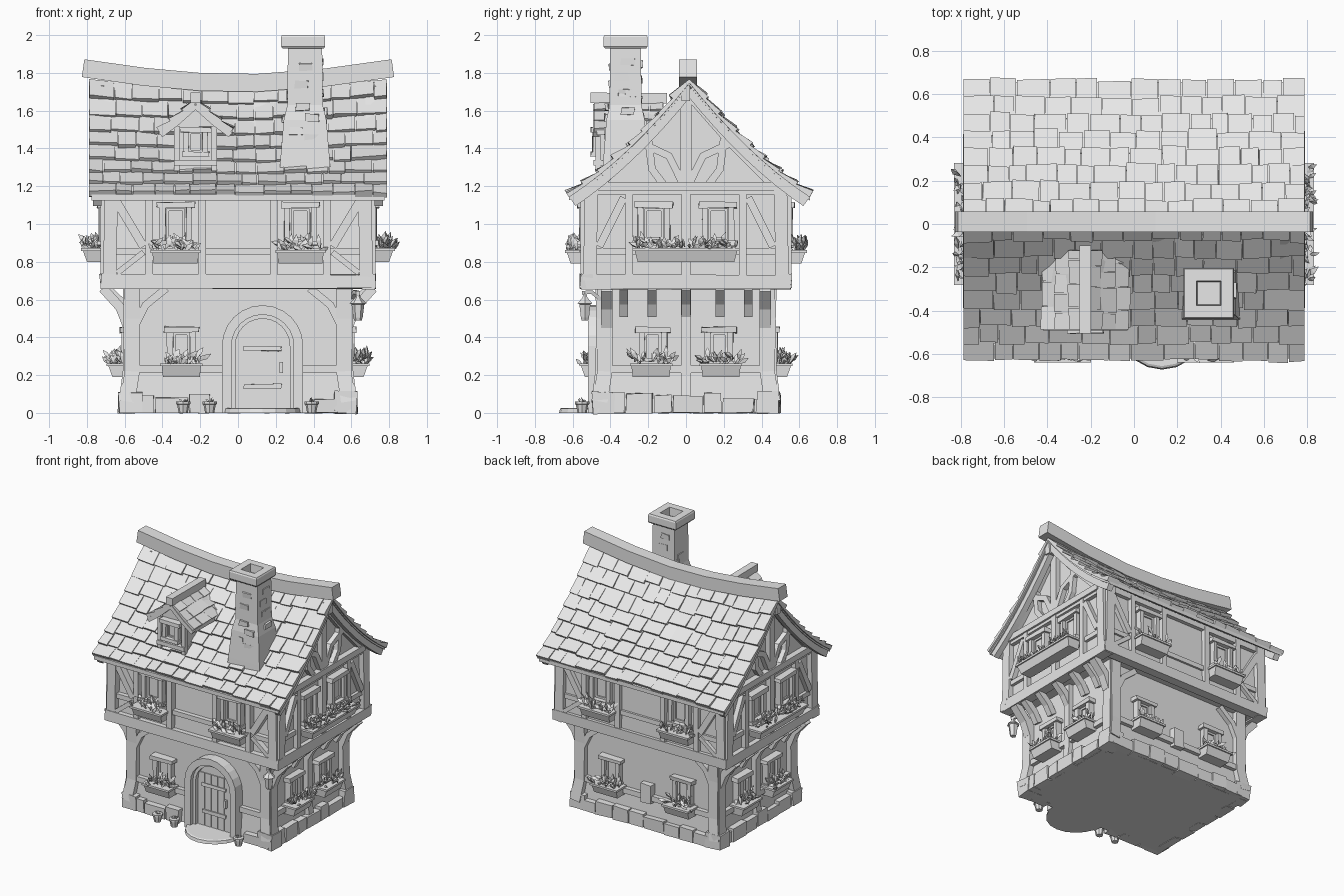
import bpy, bmesh, random
from math import sin, cos, pi
from mathutils import Vector as V, Matrix
from collections import defaultdict

random.seed(4)
if "Cube" in bpy.data.objects:
    bpy.data.objects.remove(bpy.data.objects["Cube"])
parts = defaultdict(bmesh.new)
WORLD = Matrix()
rnd = random.uniform


def loft(part, rings, frame=WORLD):
    """Skin a list of equal-length point rings and cap both ends."""
    bm = parts[part]
    vs = [[bm.verts.new(frame @ V(p)) for p in r] for r in rings]
    n = len(vs[0])
    for a, b in zip(vs, vs[1:]):
        for i in range(n):
            bm.faces.new((a[i], a[(i + 1) % n], b[(i + 1) % n], b[i]))
    bm.faces.new(vs[0])
    bm.faces.new(vs[-1])


def block(part, c, s, frame=WORLD, jit=0):
    rect = [(-1, -1), (1, -1), (1, 1), (-1, 1)]
    loft(part, [[(c[0] + a * s[0] / 2 + rnd(-jit, jit), c[1] + b * s[1] / 2 + rnd(-jit, jit),
                  c[2] + h * s[2] / 2 + rnd(-jit, jit)) for a, b in rect] for h in (-1, 1)], frame)


def sweep(part, pts, w, d, frame=WORLD, side=(0, 1, 0)):
    """Rectangular timber along a path: w along the side axis, d across it."""
    pts, side, rings = [V(p) for p in pts], V(side), []
    for i, p in enumerate(pts):
        t = pts[min(i + 1, len(pts) - 1)] - pts[max(i - 1, 0)]
        n = t.cross(side).normalized() * d / 2
        s = side * w / 2
        rings.append([p - n - s, p + n - s, p + n + s, p - n + s])
    loft(part, rings, frame)


def lathe(part, c, profile, n, turn=0, depth=1):
    loft(part, [[(c[0] + r * cos(turn + 2 * pi * i / n), c[1] + depth * r * sin(turn + 2 * pi * i / n),
                  c[2] + z) for i in range(n)] for r, z in profile])


def wall(quarter, dist):
    """Local frame: u to the viewer's right, second axis out of the wall, z up."""
    a = quarter * pi / 2
    u, o = V((cos(a), sin(a), 0)), V((sin(a), -cos(a), 0))
    return Matrix(((u.x, o.x, 0, o.x * dist), (u.y, o.y, 0, o.y * dist), (0, 0, 1, 0), (0, 0, 0, 1)))


def leaf(part, base, d, size, frame=WORLD):
    d = V(d).normalized()
    a = d.orthogonal().normalized()
    b = d.cross(a)
    loft(part, [[V(base) + d * size * h + (a * cos(k * 2.1) + b * sin(k * 2.1)) * size * r for k in range(3)]
                for h, r in ((0, .05), (.55, .22), (1, .01))], frame)


def planter(f, u, z, w, o=0.0, reach=.8):
    rows = [(z, w * .93, .085), (z + .07, w, .11)]
    loft("flower_boxes", [[(u - k / 2, o, h), (u + k / 2, o, h), (u + k / 2, o + d, h), (u - k / 2, o + d, h)]
                          for h, k, d in rows], f)
    block("flower_boxes", (u, o + .055, z + .065), (w + .015, .12, .015), f)
    for i in range(int(w * 140)):
        p = (u + rnd(-.48, .48) * w, o + rnd(.02, .1), z + rnd(.06, .1))
        leaf("flowers", p, (rnd(-1, 1), rnd(-.4, reach), rnd(.1, 1.2)), rnd(.045, .075), f)


def window(f, u, z0, z1, w, o=0.0):
    h, zc = z1 - z0, (z0 + z1) / 2
    block("window_panes", (u, o + .004, zc), (w, .012, h), f)
    for s in (-1, 1):
        block("window_frames", (u + s * w / 2, o + .015, zc), (.03, .05, h), f, .003)
        block("window_frames", (u + s * w * .31, o + .01, zc), (.014, .02, h * .8), f)
        block("window_frames", (u, o + .01, zc + s * h * .38), (w * .7, .02, .014), f)
    block("window_frames", (u, o + .02, z1), (w + .065, .06, .03), f, .004)
    block("window_frames", (u, o + .02, z0), (w + .045, .06, .025), f, .003)


def timber(f, pts, d=.05, w=.05, o=.005):
    sweep("timber_frame", [(u, o, z) for u, z in pts], w, d, f)


# Wall cores
def rect(x, y0, y1, z):
    return [(-x, y0, z), (x, y0, z), (x, y1, z), (-x, y1, z)]


loft("ground_floor_walls", [rect(.59, -.46, .46, 0), rect(.57, -.44, .44, .25), rect(.57, -.44, .44, .68)])
gable = [(-.52, .67), (.53, .67), (.52, 1.2), (.37, 1.33), (.01, 1.72), (-.35, 1.33), (-.49, 1.2)]
loft("upper_walls", [[(x, y, z) for y, z in gable] for x in (-.69, .69)])

# Half-timbering, windows, planters and base stones on all four sides
for q in range(4):
    end = q % 2
    lo, hi = wall(q, .575 if end else .445), wall(q, .695 if end else .525)
    hw, HW = (.43, .51) if end else (.56, .68)
    # floor beam, plates and rails
    block("floor_beams", (0, 0, .695), (2 * HW + .09, .07, .075), hi, .006)
    block("timber_frame", (0, 0, 1.18), (2 * HW, .05, .05), hi)
    block("timber_frame", (0, 0, .855), (2 * HW, .035, .035), hi)
    if q == 0:
        block("timber_frame", (-.33, .01, .23), (.5, .035, .04), lo)
        block("timber_frame", (.45, .01, .23), (.22, .035, .04), lo)
    else:
        block("timber_frame", (0, .01, .23), (2 * hw, .035, .04), lo)
    for s in (-1, 1):
        # corner posts and upper braces
        sweep("corner_posts", [(s * (hw + .025), .03, .06), (s * hw, .01, .22), (s * hw, .005, .5),
                               (s * hw, .01, .67)], .05, .08, lo)
        timber(hi, [(s * HW, .7), (s * (HW - .01), 1.2)], .07, .055)
        wu = .17 if end else .33
        if end:
            timber(hi, [(s * .30, .72), (s * .30, 1.18)], .04)
            timber(hi, [(s * .46, .88), (s * .33, 1.14)], .04)
            sweep("jetty_brackets", [(s * (hw - .01), .01, .46), (s * (hw - .01), .05, .56),
                                     (s * (hw - .01), .14, .66)], .06, .05, lo, (1, 0, 0))
        else:
            timber(hi, [(s * .47, .72), (s * .47, 1.18)], .04)
            timber(hi, [(s * .19, .72), (s * .19, 1.18)], .04)
            timber(hi, [(s * .50, .88), (s * .65, 1.13)], .045)
            timber(hi, [(s * .64, .74), (s * .5, .85)], .03)
            timber(lo, [(s * .54, .47), (s * .49, .57), (s * .38, .66)], .04)
        # windows
        window(hi, s * wu, .9, 1.1, .14)
        if not end:
            planter(hi, s * wu, .79, .25, reach=.3)
        if q or s < 0:
            window(lo, s * (.175 if end else .3), .26, .44, .12)
            planter(lo, s * (.185 if end else .3), .19, .21, .005)
    if end:
        planter(hi, 0, .80, .55, .02, 1)
        timber(hi, [(0, .72), (0, 1.18)], .05)
        sweep("corner_posts", [(0, .02, .06), (0, .005, .2), (0, .005, .67)], .05, .055, lo)
        for u in (-.33, -.18, 0, .18, .33):
            sweep("jetty_brackets", [(u, .01, .52), (u, .05, .59), (u, .13, .665)], .045, .05, lo, (1, 0, 0))
        # gable framing
        timber(hi, [(0, 1.2), (0, 1.7)], .06)
        block("timber_frame", (0, .01, 1.2), (.96, .06, .045), hi)
        block("ridge_bracket", (0, .05, 1.69), (.045, .07, .08), hi, .003)
        for s in (-1, 1):
            timber(hi, [(s * .02, 1.22), (s * .09, 1.36), (s * .24, 1.43)], .04)
            timber(hi, [(s * .12, 1.21), (s * .18, 1.29), (s * .2, 1.45)], .04)
            timber(hi, [(s * .46, 1.21), (s * .24, 1.43), (s * .02, 1.68)], .05)
    if q == 2:
        block("back_vent", (0, .015, .26), (.09, .05, .14), lo, .004)
    # base stones
    u = -hw - .04
    while u < hw:
        w = min(rnd(.1, .2), hw + .04 - u)
        if q or not -.12 < u + w / 2 < .38:
            h = rnd(.07, .11)
            block("base_stones", (u + w / 2, .015, h / 2), (w - .006, .06 + rnd(0, .02), h), lo, .004)
        u += w
for sx in (-1, 1):
    for sy in (-1, 1):
        block("corner_stones", (sx * .57, sy * .435, .055), (.12, .12, .11), jit=.008)

# Arched door, hinges and step
front = wall(0, .445)


def arch(r, z0, zc, n=12):
    return [(.13 - r, z0)] + [(.13 - r * cos(pi * i / n), zc + r * sin(pi * i / n)) for i in range(n + 1)] \
        + [(.13 + r, z0)]


sweep("door_frame", [(u, .03, z) for u, z in arch(.19, 0, .355)], .09, .05, front)
sweep("door_trim", [(u, .015, z) for u, z in arch(.155, 0, .355)], .06, .022, front)
loft("door", [[(u, o, z) for u, z in arch(.15, .02, .355)] for o in (-.01, .015)], front)
for i in range(5):
    block("door_planks", (.02 + i * .055, .016, .225), (.048, .012, .4), front)
for z in (.14, .34):
    block("door_hinges", (.13, .026, z), (.2, .015, .025), front, .003)
block("door_handle", (.23, .032, .24), (.018, .025, .06), front)
loft("door_step", [[(.13 + r * cos(pi * i / 10), -.44 - r * 1.08 * sin(pi * i / 10), z) for i in range(11)]
                   for r, z in ((.215, 0), (.21, .022), (.2, .027))])

# Pots and lantern
for x in (-.29, -.15, .39):
    lathe("plant_pots", (x, -.55, 0), [(.024, 0), (.033, .045), (.038, .046), (.038, .06)], 8)
    for i in range(4):
        leaf("pot_plants", (x, -.55, .055), (rnd(-1, 1), rnd(-1, 1), .6), .03)
sweep("lantern_arm", [(.6, -.45, .6), (.62, -.5, .64), (.635, -.55, .635)], .02, .02, side=(1, 0, 0))
lathe("lantern", (.635, -.535, .49), [(.02, 0), (.025, .015), (.034, .085), (.045, .09), (.015, .12), (.006, .15)], 6)


# Main roof
def roof(side):
    return lambda x, t: V((x, .018 + side * .638 * t,
                           1.765 - .8 * t + .19 * t * t + .04 * ((x / .79) ** 2 - 1) * (1 - t)))


def shingles(part, surf, u0, u1, rows, lo, hi, lift):
    for i in range(rows):
        u = u0
        while u < u1 - .01:
            w = rnd(lo, hi)
            w = u1 - u if u1 - u - w < lo * .6 else w
            t0, t1 = max(0, (i - .15) / rows), (i + 1) / rows + rnd(-.014, .01)
            rings = []
            for t, a in ((t0, .002), (t1, lift + rnd(-.006, .007))):
                l, r = surf(u + .002, t), surf(u + w - .002, t)
                n = (r - l).cross(surf(u, t + .01) - surf(u, t)).normalized()
                n = n if n.z > 0 else -n
                k = rnd(-.005, .005)
                rings.append([l + n * (a + k), r + n * (a - k), r - n * .012, l - n * .012])
            loft(part, rings)
            u += w


steps = [i / 8 for i in range(9)]
for s in (-1, 1):
    P = roof(s)
    loft("roof_deck", [[P(x, t) for t in steps] + [P(x, t) - V((0, 0, .03)) for t in reversed(steps)]
                       for x in (-.775, -.4, 0, .4, .775)])
    shingles("roof_shingles", P, -.79, .79, 8, .075, .155, .022)
    for x in (-.745, .745):
        sweep("barge_boards", [P(x, t) - V((0, 0, .05)) for t in steps[:-1] + [.97]], .045, .055, side=(1, 0, 0))
sweep("ridge_beam", [(x, .01, 1.745 + .08 * (abs(x) / .82) ** 1.7) for x in (-.82, -.5, -.2, .1, .45, .82)], .095, .095)

# Dormer
DX = -.225
loft("dormer_walls", [[(DX - .1, y, 1.28), (DX + .1, y, 1.28), (DX + .1, y, 1.53), (DX, y, 1.63), (DX - .1, y, 1.53)]
                      for y in (-.455, -.15)])
dorm = wall(0, .455)
window(dorm, DX, 1.37, 1.5, .1)
for s in (-1, 1):
    def D(y, t, s=s):
        return V((DX + s * .195 * t, y, 1.655 - .19 * t + .03 * t * t))
    loft("dormer_deck", [[D(y, 0), D(y, 1), D(y, 1) - V((0, 0, .025)), D(y, 0) - V((0, 0, .025))] for y in (-.47, -.12)])
    shingles("dormer_shingles", D, -.49, -.12, 3, .07, .12, .017)
    sweep("dormer_boards", [D(-.475, t) - V((0, 0, .03)) for t in (0, .5, .95)], .035, .03)
    block("dormer_boards", (DX + s * .1, .01, 1.4), (.03, .03, .24), dorm)
block("dormer_boards", (DX, .01, 1.325), (.23, .05, .03), dorm)
sweep("dormer_ridge", [(DX, -.505, 1.668), (DX, -.1, 1.665)], .055, .055, side=(1, 0, 0))

# Chimney with hollow cap and loose stones
CX, CY = .355, -.32
lathe("chimney_shaft", (CX, CY, 0), [(.2, 1.2), (.185, 1.34), (.16, 1.55), (.133, 1.63), (.128, 1.94)], 4, pi / 4, .9)
lathe("chimney_cap", (CX - .01, CY, 0), [(.155, 1.93), (.165, 1.94), (.165, 1.99), (.158, 2), (.08, 2), (.07, 1.9)], 4, pi / 4)
for i in range(22):
    z = rnd(1.38, 1.88)
    r = (.087 if z > 1.62 else .112) * (1 if i % 2 else .9)
    block("chimney_stones", (rnd(-.5, .5) * r, r, z), (.07, .018, .04),
          Matrix.Translation((CX, CY, 0)) @ wall(i % 4, 0), .005)

# Build objects
mat = bpy.data.materials.new("plain_grey")
mat.use_nodes = True
mat.diffuse_color = (.8, .8, .8, 1)
mat.node_tree.nodes["Principled BSDF"].inputs["Base Color"].default_value = (.8, .8, .8, 1)
for name, bm in parts.items():
    bmesh.ops.recalc_face_normals(bm, faces=bm.faces)
    me = bpy.data.meshes.new(name)
    bm.to_mesh(me)
    bm.free()
    me.materials.append(mat)
    bpy.context.collection.objects.link(bpy.data.objects.new(name, me))
